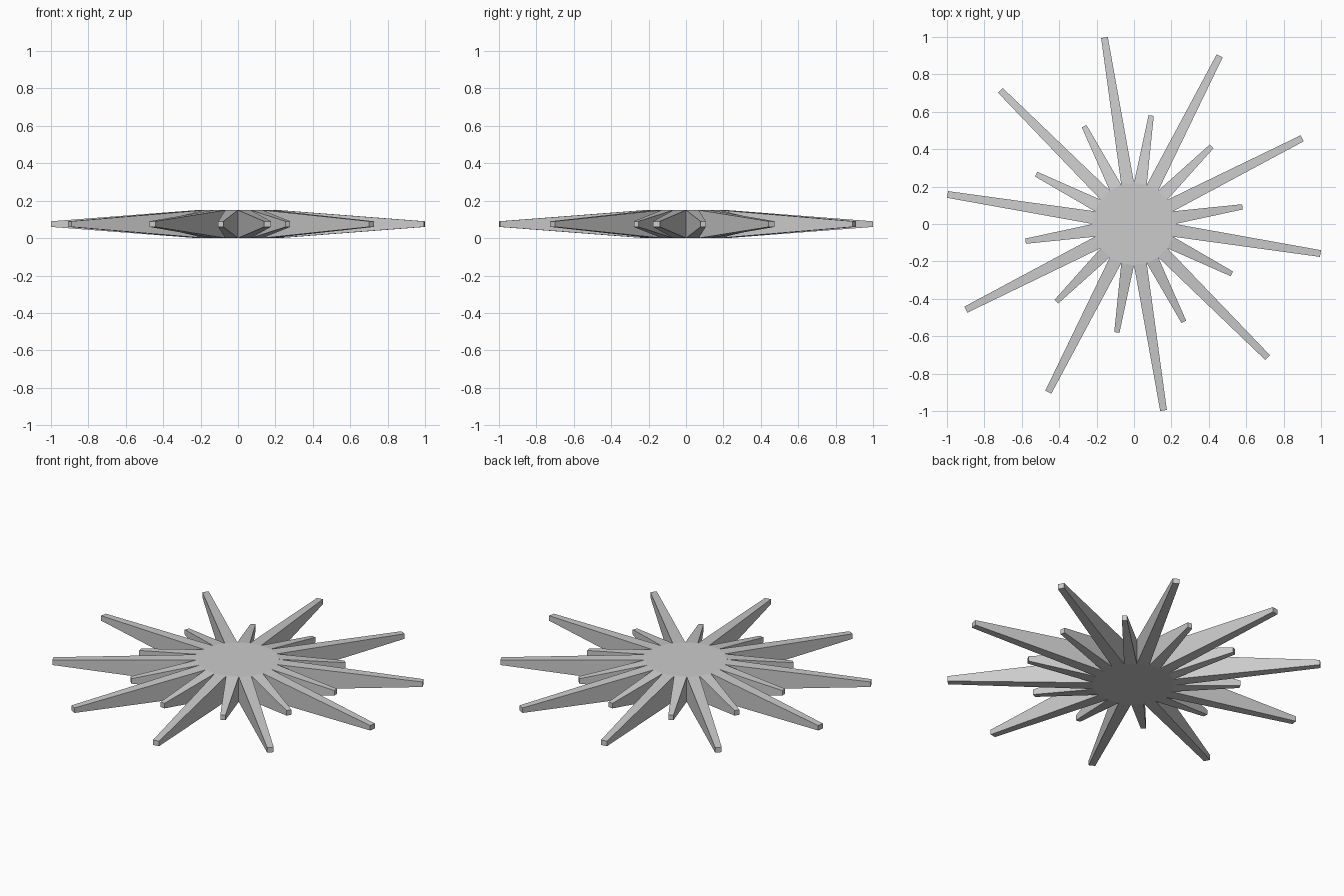
import bpy, bmesh
from math import sin, cos, radians

if "Cube" in bpy.data.objects:
    bpy.data.objects.remove(bpy.data.objects["Cube"])

RAYS = 20              # alternating short and long
STEP = 360 / RAYS
HUB_R, HEIGHT = 0.22, 0.15
SHORT = (0.587, 0.014)   # tip radius, tip half-width
LONG = (1.0095, 0.018)
TIP_Z = (0.06, 0.09)

bm = bmesh.new()


def ring(z):
    return [bm.verts.new((HUB_R * cos(radians(i * STEP)), HUB_R * sin(radians(i * STEP)), z))
            for i in range(RAYS)]


# Flat hub: top and bottom polygons
low, high = ring(0), ring(HEIGHT)
bm.faces.new(high)
bm.faces.new(low[::-1])

# Tapered rays, one per hub side
for i in range(RAYS):
    j = (i + 1) % RAYS
    r, w = LONG if i % 2 else SHORT
    a = radians((i + 0.5) * STEP)
    base = [low[i], low[j], high[j], high[i]]
    tip = [bm.verts.new((r * cos(a) - s * w * sin(a), r * sin(a) + s * w * cos(a), z))
           for s, z in ((-1, TIP_Z[0]), (1, TIP_Z[0]), (1, TIP_Z[1]), (-1, TIP_Z[1]))]
    bm.faces.new(tip)
    for k in range(4):
        n = (k + 1) % 4
        bm.faces.new((base[k], base[n], tip[n], tip[k]))

bmesh.ops.recalc_face_normals(bm, faces=bm.faces)
mesh = bpy.data.meshes.new("starburst")
bm.to_mesh(mesh)
bm.free()
bpy.context.collection.objects.link(bpy.data.objects.new("starburst", mesh))
